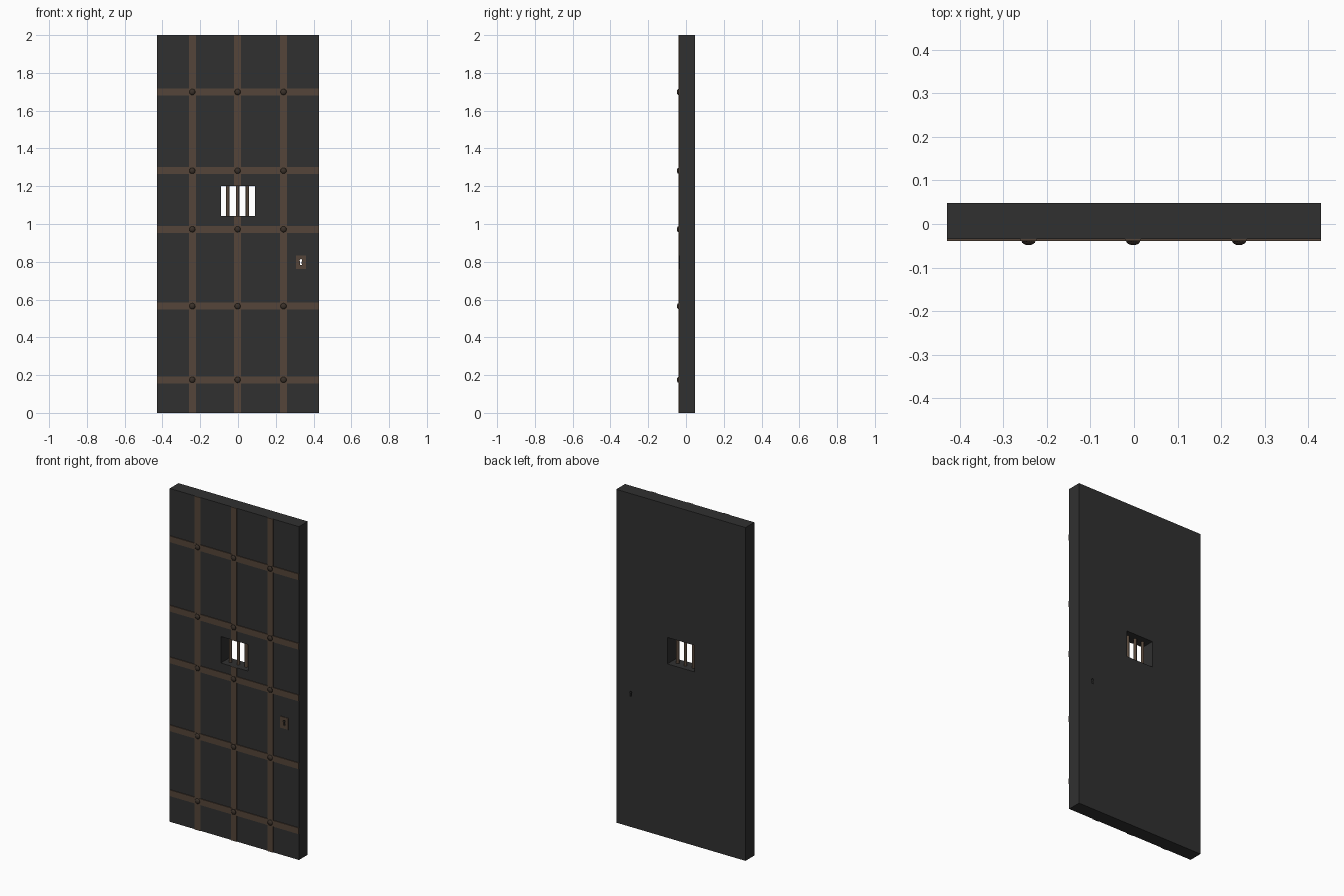
import bpy, bmesh, math
from mathutils import Matrix, Vector

if "Cube" in bpy.data.objects:
    bpy.data.objects.remove(bpy.data.objects["Cube"])


def material(name, rgb):
    m = bpy.data.materials.new(name)
    m.diffuse_color = (*rgb, 1)
    m.use_nodes = True
    m.node_tree.nodes["Principled BSDF"].inputs["Base Color"].default_value = m.diffuse_color
    return m


IRON = material("dark iron", (0.030, 0.030, 0.030))
STRAP = material("rusty brown", (0.089, 0.060, 0.041))
RIVET = material("dark brown", (0.042, 0.030, 0.022))

BACK, FACE, STRAP_Y = 0.0485, -0.0345, -0.039
WIN = (-0.09, 0.09, 1.043, 1.202)      # window x0, x1, z0, z1


def finish(name, bm, mat):
    bmesh.ops.recalc_face_normals(bm, faces=bm.faces)
    me = bpy.data.meshes.new(name)
    bm.to_mesh(me)
    bm.free()
    ob = bpy.data.objects.new(name, me)
    bpy.context.collection.objects.link(ob)
    me.materials.append(mat)
    return ob


def box(name, x0, x1, y0, y1, z0, z1, mat):
    bm = bmesh.new()
    bmesh.ops.create_cube(bm, size=1)
    for v in bm.verts:
        v.co = Vector(((x0 + x1) / 2 + v.co.x * (x1 - x0),
                       (y0 + y1) / 2 + v.co.y * (y1 - y0),
                       (z0 + z1) / 2 + v.co.z * (z1 - z0)))
    return finish(name, bm, mat)


def cut(ob, cutter):
    m = ob.modifiers.new("cut", 'BOOLEAN')
    m.operation = 'DIFFERENCE'
    m.solver = 'EXACT'
    m.object = cutter
    bpy.context.view_layer.objects.active = ob
    bpy.ops.object.modifier_apply(modifier=m.name)


# Keyhole cutter: round head with a flared slot below
bm = bmesh.new()
kx, kz, r = 0.333, 0.807, 0.007
pts = [(kx + r * math.cos(a), kz + r * math.sin(a))
       for a in (math.radians(-60 + i * 30) for i in range(11))]
pts += [(kx - 0.005, 0.782), (kx + 0.005, 0.782)]
f = bm.faces.new([bm.verts.new((x, -0.1, z)) for x, z in pts])
ext = bmesh.ops.extrude_face_region(bm, geom=[f])
bmesh.ops.translate(bm, vec=(0, 0.2, 0),
                    verts=[g for g in ext["geom"] if isinstance(g, bmesh.types.BMVert)])
keyhole = finish("keyhole_cutter", bm, IRON)
window = box("window_cutter", WIN[0], WIN[1], -0.1, 0.1, WIN[2], WIN[3], IRON)

# Door slab and lock plate
door = box("door_slab", -0.429, 0.429, FACE, BACK, 0, 2, IRON)
plate = box("lock_plate", 0.307, 0.360, -0.038, FACE, 0.763, 0.832, STRAP)
cut(door, window)
cut(door, keyhole)
cut(plate, keyhole)
for c in (keyhole, window):
    bpy.data.objects.remove(c, do_unlink=True)

# Strap grid; the centre strap is interrupted by the window
cols, rows, hw = (-0.242, -0.002, 0.241), (0.175, 0.565, 0.972, 1.282, 1.699), 0.0185
for z in rows:
    box("horizontal_strap", -0.429, 0.429, STRAP_Y, FACE, z - hw, z + hw, STRAP)
for x in cols:
    spans = [(0, WIN[2]), (WIN[3], 2)] if abs(x) < 0.1 else [(0, 2)]
    for z0, z1 in spans:
        box("vertical_strap", x - hw, x + hw, STRAP_Y + 0.0005, FACE, z0, z1, STRAP)

# Domed rivets at the crossings
for x in cols:
    for z in rows:
        bm = bmesh.new()
        bmesh.ops.create_uvsphere(bm, u_segments=16, v_segments=8, radius=1)
        bmesh.ops.bisect_plane(bm, geom=bm.verts[:] + bm.edges[:] + bm.faces[:],
                               plane_co=(0, 0, 0), plane_no=(0, 0, -1), clear_outer=True)
        bm.transform(Matrix.Translation((x, STRAP_Y, z))
                     @ Matrix.Rotation(math.pi / 2, 4, 'X')
                     @ Matrix.Diagonal((0.016, 0.016, 0.0095, 1)))
        ob = finish("rivet", bm, RIVET)
        for p in ob.data.polygons:
            p.use_smooth = True

# Round window bars
for x in (-0.054, -0.002, 0.050):
    bm = bmesh.new()
    bmesh.ops.create_cone(bm, cap_ends=True, segments=16, radius1=0.009, radius2=0.009,
                          depth=WIN[3] - WIN[2],
                          matrix=Matrix.Translation((x, 0.007, (WIN[2] + WIN[3]) / 2)))
    ob = finish("window_bar", bm, STRAP)
    for p in ob.data.polygons:
        p.use_smooth = abs(p.normal.z) < 0.5
